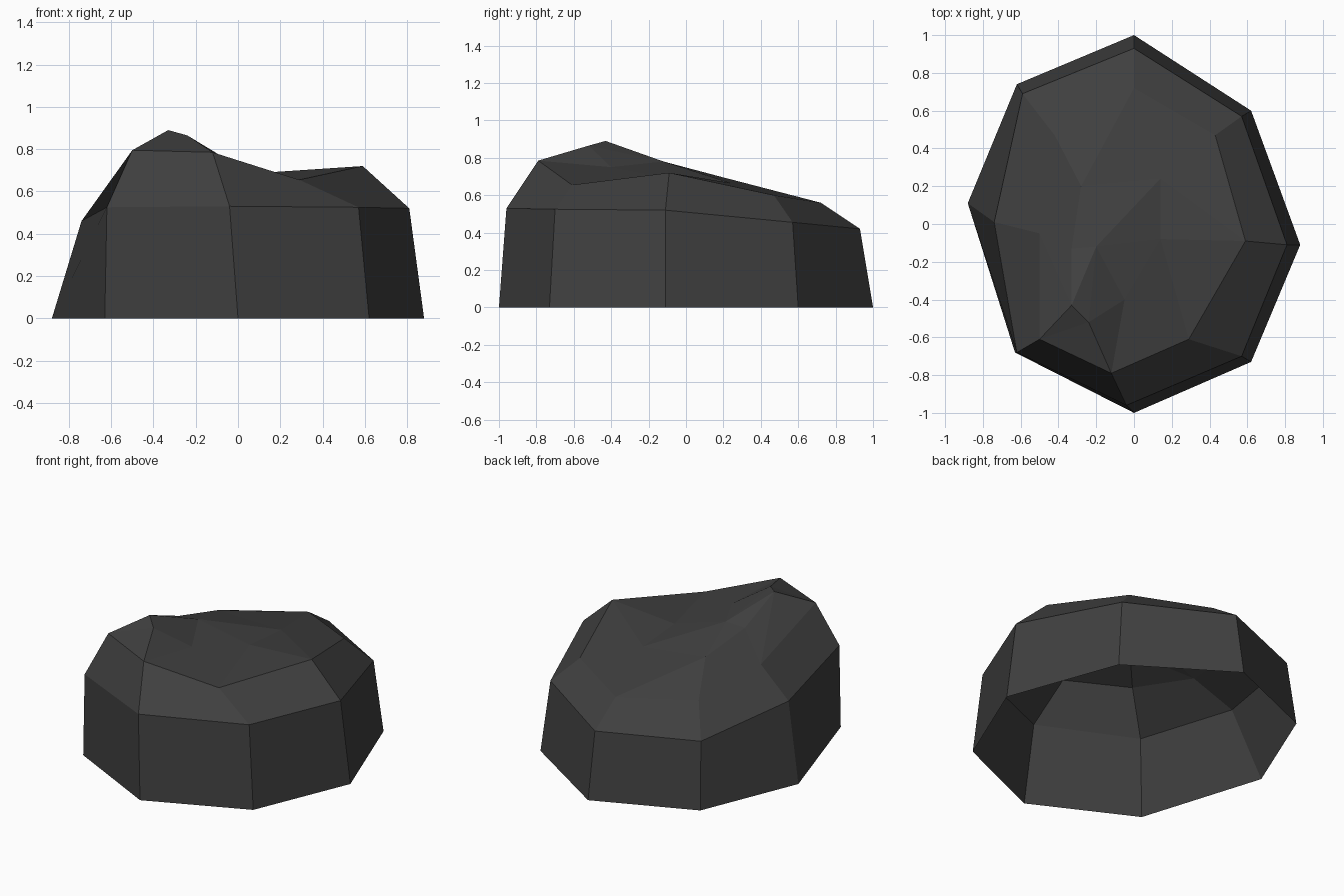
import bpy, bmesh
from mathutils import Vector
from mathutils.geometry import delaunay_2d_cdt

if "Cube" in bpy.data.objects:
    bpy.data.objects.remove(bpy.data.objects["Cube"])

# Three eight-sided rings, counter-clockwise from the front corner
base = [(0, -1, 0), (.62, -.73, 0), (.88, -.11, 0), (.62, .6, 0),
        (0, 1, 0), (-.62, .74, 0), (-.88, .11, 0), (-.63, -.68, 0)]
shoulder = [(-.04, -.96, .53), (.57, -.7, .525), (.81, -.11, .52), (.57, .57, .455),
            (0, .93, .42), (-.59, .69, .42), (-.74, .01, .46), (-.62, -.68, .525)]
crown = [(-.12, -.79, .785), (.29, -.61, .655), (.59, -.09, .72), (.43, .47, .6),
         (0, .72, .56), (-.42, .47, .555), (-.5, -.05, .61), (-.5, -.61, .795)]
# Peak, ridge and hollow points on top (indices 8 to 15 after the crown)
ridge = [(-.33, -.43, .89), (-.24, -.52, .865), (-.33, -.13, .77), (-.28, .2, .695),
         (.14, .24, .665), (.14, -.08, .69), (-.2, -.12, .78), (-.05, -.4, .75)]
creases = [(8, 10), (8, 9), (9, 14), (10, 11), (11, 5), (14, 13), (14, 12), (13, 12),
           (9, 15), (14, 15), (15, 1), (13, 2), (9, 0), (8, 7)]

bm = bmesh.new()
rings = [[bm.verts.new(p) for p in ring] for ring in (base, shoulder, crown)]

# Side walls: open underneath
for low, high in zip(rings, rings[1:]):
    for i in range(8):
        j = (i + 1) % 8
        bm.faces.new((low[i], low[j], high[j], high[i]))

# Faceted top
top = rings[2] + [bm.verts.new(p) for p in ridge]
edges = [(i, (i + 1) % 8) for i in range(8)] + creases
_, _, tris, orig, _, _ = delaunay_2d_cdt([Vector(v.co[:2]) for v in top], edges, [], 1, 1e-5)
for tri in tris:
    bm.faces.new([top[orig[k][0]] for k in tri])
for f in bm.faces:
    f.normal_update()
    if f.normal.dot(f.calc_center_median() - Vector((0, 0, .1))) < 0:
        f.normal_flip()

mesh = bpy.data.meshes.new("rock")
bm.to_mesh(mesh)
bm.free()
rock = bpy.data.objects.new("rock", mesh)
bpy.context.collection.objects.link(rock)

# Single dark stone colour
mat = bpy.data.materials.new("dark stone grey")
mat.diffuse_color = (.05, .05, .05, 1)
mat.use_nodes = True
mat.node_tree.nodes["Principled BSDF"].inputs["Base Color"].default_value = mat.diffuse_color
mesh.materials.append(mat)
